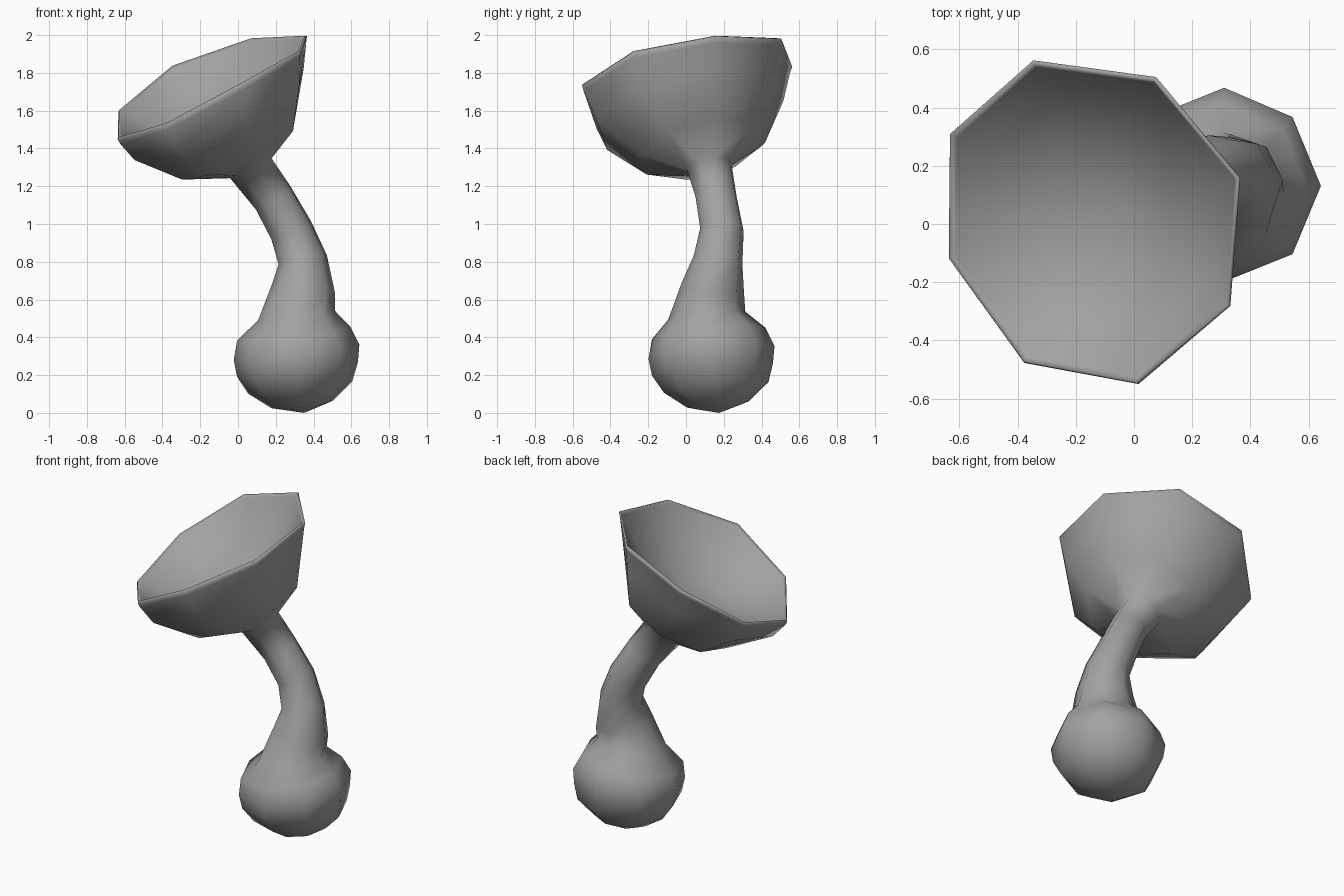
import bpy, bmesh, math
from mathutils import Vector

cube = bpy.data.objects.get("Cube")
if cube:
    bpy.data.objects.remove(cube, do_unlink=True)

SIDES = 8
grey = bpy.data.materials.new("plain_grey")
grey.use_nodes = True
colour = (0.36, 0.36, 0.36, 1)
grey.diffuse_color = colour
grey.node_tree.nodes["Principled BSDF"].inputs["Base Color"].default_value = colour


def add_ring(bm, centre, axis, radius, turn, sag):
    """Octagon around an axis, first corner turned from +x, bent into a slight saddle."""
    axis = axis.normalized()
    ref = Vector((math.cos(math.radians(turn)), math.sin(math.radians(turn)), 0))
    side = axis.cross(ref).normalized()
    first = side.cross(axis)
    verts = []
    for i in range(SIDES):
        a = math.tau * i / SIDES
        bend = axis * -sag * math.cos(2 * a)
        verts.append(bm.verts.new(centre + bend + radius * (first * math.cos(a) + side * math.sin(a))))
    return verts


def loft(name, rings, start, end):
    """Skin a list of rings and close both ends to a point."""
    bm = bmesh.new()
    loops = [add_ring(bm, *ring) for ring in rings]
    for low, high in zip(loops, loops[1:]):
        for i in range(SIDES):
            j = (i + 1) % SIDES
            bm.faces.new((low[i], low[j], high[j], high[i]))
    for loop, tip in ((loops[0], start), (loops[-1], end)):
        point = bm.verts.new(tip)
        for i in range(SIDES):
            bm.faces.new((loop[i], loop[(i + 1) % SIDES], point))
    bmesh.ops.recalc_face_normals(bm, faces=bm.faces)
    for face in bm.faces:
        face.smooth = True
    mesh = bpy.data.meshes.new(name)
    bm.to_mesh(mesh)
    bm.free()
    mesh.materials.append(grey)
    bpy.context.collection.objects.link(bpy.data.objects.new(name, mesh))


# Round base, leaning slightly and narrowing into the neck
base_axis = Vector((-0.12, -0.10, 0.98))
base = [((0.34, 0.17, 0.045), 0.165), ((0.33, 0.16, 0.135), 0.278),
        ((0.315, 0.14, 0.23), 0.322), ((0.31, 0.135, 0.32), 0.335),
        ((0.295, 0.12, 0.42), 0.302)]
rings = [(Vector(p), base_axis, r, 0, 0) for p, r in base]

# Curved neck
neck = [((0.31, 0.11, 0.515), 0.205), ((0.346, 0.143, 0.66), 0.168),
        ((0.343, 0.17, 0.81), 0.132), ((0.28, 0.19, 0.97), 0.118),
        ((0.185, 0.16, 1.14), 0.113)]
rim_centre = Vector((-0.154, 0.012, 1.759))
bowl_axis = Vector((-0.42, -0.214, 0.88)).normalized()
path = [Vector(p) for p, r in neck] + [rim_centre - bowl_axis * 0.52]
for k, (p, r) in enumerate(neck):
    axis = path[k + 1] - path[k - 1] if k else base_axis
    rings.append((path[k], axis, r, 4 * k, 0))

# Tilted bowl: outer wall, lip, then the hollow (depth, radius, sag, sideways lean)
outer = [(0.52, 0.125, 0, 0), (0.41, 0.35, 0, 0.5), (0.185, 0.525, 0.015, 1),
         (0.04, 0.577, 0.035, 0.3), (0.008, 0.587, 0.035, 0)]
inner = [(0, 0.578, 0.035, 0), (0.015, 0.562, 0.035, 0),
         (0.13, 0.455, 0.015, 0.5), (0.24, 0.27, 0, 0.5)]
lean = Vector((-0.03, -0.03, 0))
for depth, r, sag, amount in outer + inner:
    rings.append((rim_centre - bowl_axis * depth + lean * amount, bowl_axis, r, 18, sag))

loft("bowl_on_curved_stand", rings, Vector((0.35, 0.175, 0.0)), rim_centre - bowl_axis * 0.29)
